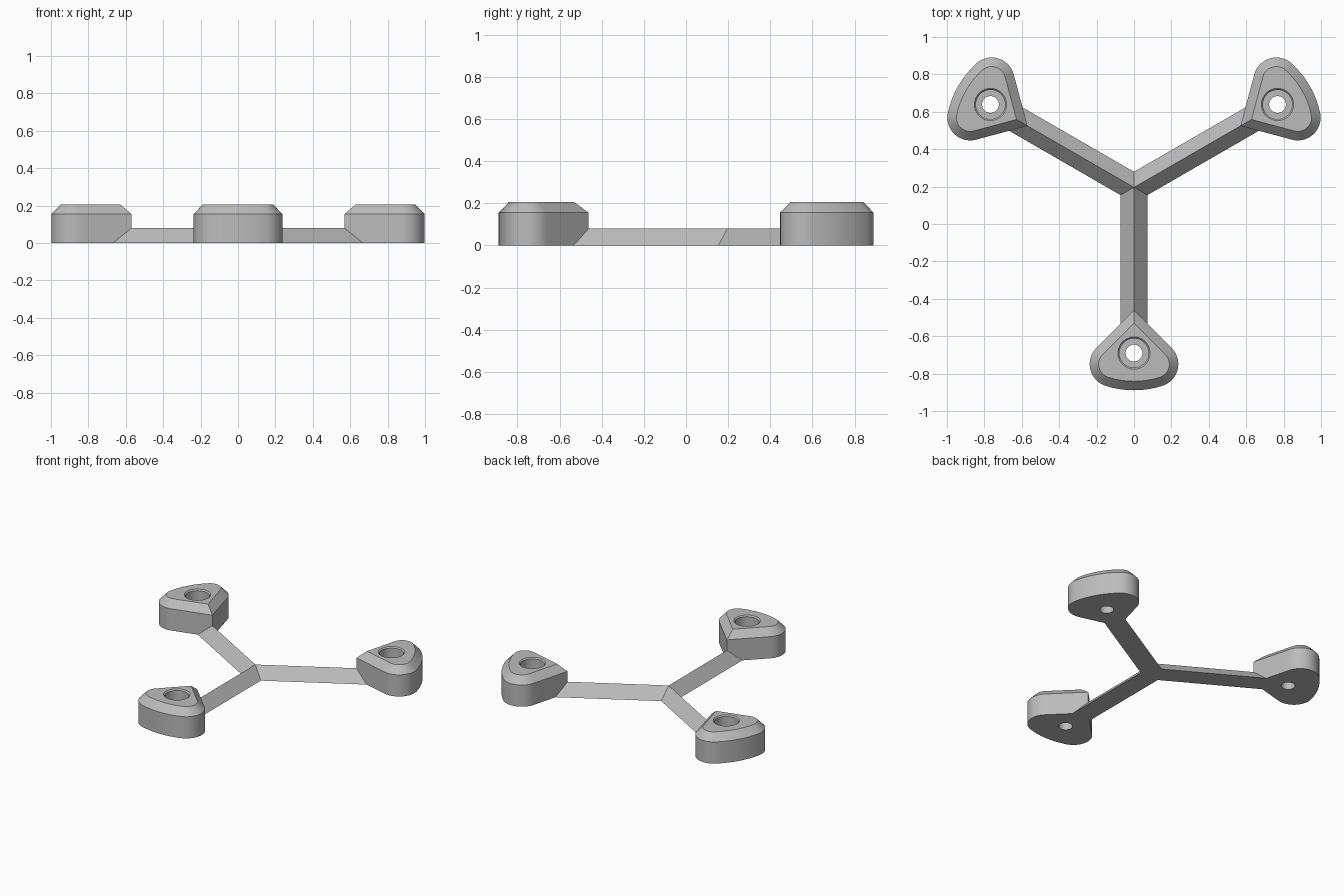
import bpy, bmesh, math
from mathutils import Vector, Matrix

old = bpy.data.objects.get("Cube")
if old:
    bpy.data.objects.remove(old, do_unlink=True)

grey = bpy.data.materials.new("plain_grey")
grey.use_nodes = True
COLOUR = (0.5, 0.5, 0.5, 1)
grey.diffuse_color = COLOUR
grey.node_tree.nodes["Principled BSDF"].inputs["Base Color"].default_value = COLOUR

HUB = Vector((0, 0.196, 0))      # point where the three arms meet
HOLE = Vector((0, -0.886))       # screw hole, measured from the hub
CORNER_X, CORNER_Y, CORNER_R = 0.115, -0.945, 0.122
END_Y, END_R = -0.588, 0.497     # shallow curve of the outer end
TIP_Y = CORNER_Y + CORNER_X + CORNER_R * math.sqrt(2)
HALF_W, RIDGE = 0.072, 0.08      # arm section


def finish(bm, name):
    bmesh.ops.recalc_face_normals(bm, faces=bm.faces)
    mesh = bpy.data.meshes.new(name)
    bm.to_mesh(mesh)
    bm.free()
    mesh.materials.append(grey)
    obj = bpy.data.objects.new(name, mesh)
    bpy.context.collection.objects.link(obj)
    return obj


def arc(x, y, r, start, end, steps):
    """Points on an arc; angles are degrees away from -y towards +x."""
    angles = [math.radians(start + (end - start) * i / steps) for i in range(steps + 1)]
    return [Vector((x + r * math.sin(a), y - r * math.cos(a))) for a in angles]


def outline(inset):
    """Rounded triangle with a square tip pointing at the hub."""
    turn = math.degrees(math.atan2(CORNER_X, END_Y - CORNER_Y))
    half = arc(0, END_Y, END_R - inset, 0, turn, 4)
    half += arc(CORNER_X, CORNER_Y, CORNER_R - inset, turn, 135, 14)[1:]
    tip = Vector((0, TIP_Y - inset * math.sqrt(2)))
    last = half[-1]
    half += [last.lerp(tip, i / 8) for i in range(1, 9)]
    return half + [Vector((-p.x, p.y)) for p in reversed(half[1:-1])]


def circle(r):
    return [HOLE + (p - HOLE).normalized() * r for p in outline(0)]


# Feet: wall, chamfer, top, counterbore and through hole in one closed loft
def make_foot(name, angle):
    sections = [(outline(0), 0), (outline(0), 0.155), (outline(0.048), 0.205),
                (circle(0.086), 0.205), (circle(0.078), 0.197),
                (circle(0.078), 0.08), (circle(0.045), 0.08), (circle(0.045), 0)]
    bm = bmesh.new()
    rings = [[bm.verts.new((p.x, p.y, z)) for p in pts] for pts, z in sections]
    for k, a in enumerate(rings):
        b = rings[(k + 1) % len(rings)]
        for i in range(len(a)):
            j = (i + 1) % len(a)
            bm.faces.new((a[i], a[j], b[j], b[i]))
    bm.transform(Matrix.Translation(HUB) @ Matrix.Rotation(angle, 4, "Z"))
    obj = finish(bm, name)
    bpy.ops.object.select_all(action="DESELECT")
    obj.select_set(True)
    bpy.context.view_layer.objects.active = obj
    bpy.ops.object.shade_smooth_by_angle(angle=math.radians(30))


# Arms: ridged bars mitred together at the hub
def make_arms():
    bm = bmesh.new()
    valley = HALF_W / math.tan(math.radians(60))
    end = TIP_Y - 0.08
    for k in range(3):
        spin = Matrix.Translation(HUB) @ Matrix.Rotation(k * math.tau / 3, 4, "Z")
        coords = [(0, 0, RIDGE), (0, end, RIDGE), (HALF_W, end, 0), (HALF_W, -valley, 0),
                  (-HALF_W, end, 0), (-HALF_W, -valley, 0), (0, 0, 0)]
        v = [bm.verts.new(spin @ Vector(c)) for c in coords]
        for face in ((0, 1, 2, 3), (0, 5, 4, 1), (1, 4, 2), (6, 3, 2, 4, 5)):
            bm.faces.new([v[i] for i in face])
    bmesh.ops.remove_doubles(bm, verts=bm.verts, dist=0.0005)
    finish(bm, "arms")


make_arms()
for k, side in enumerate(("front", "left", "right")):
    make_foot(side + "_foot", k * math.tau / 3)
